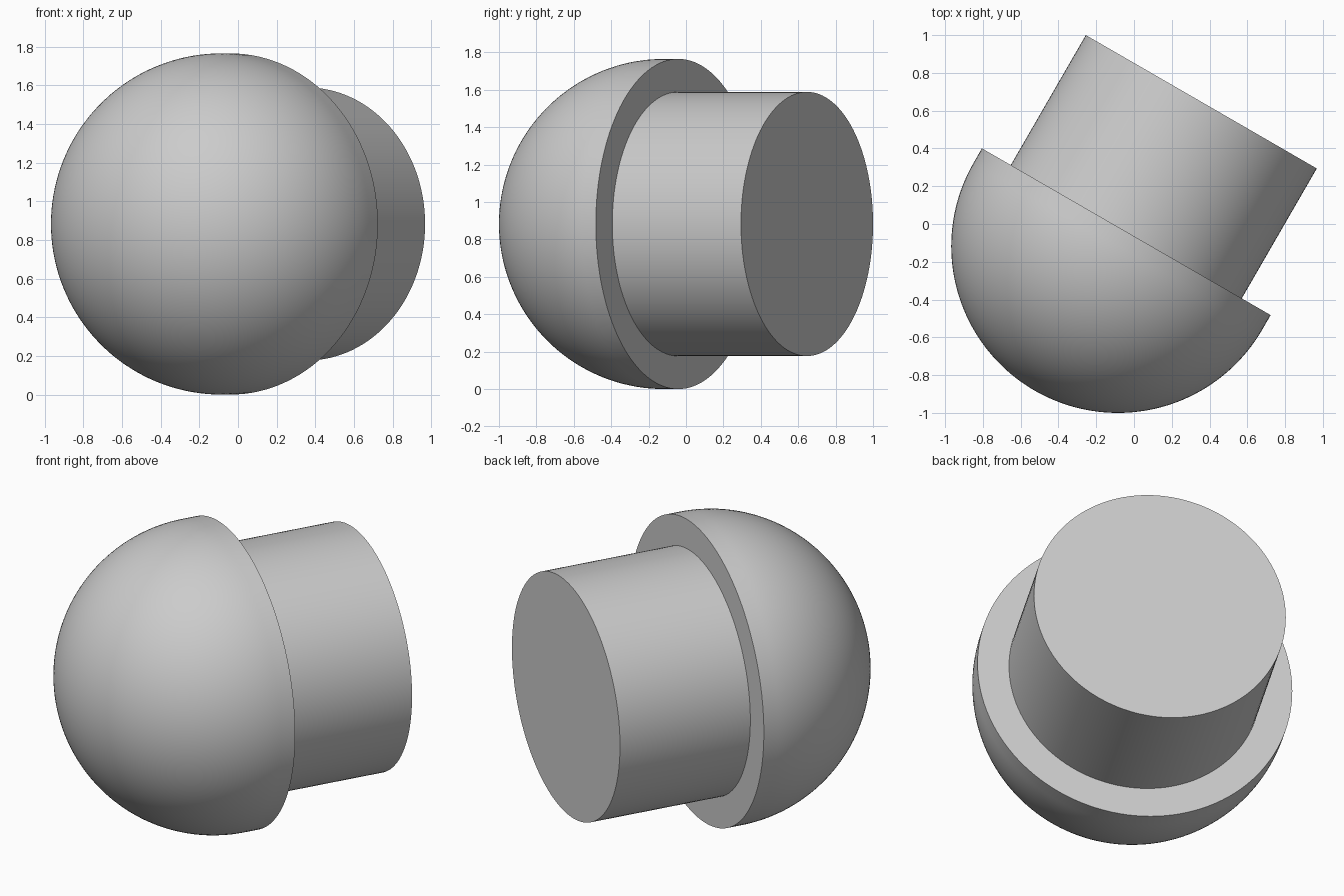
import bpy
import bmesh
from math import cos, sin, pi, radians
from mathutils import Matrix, Vector

cube = bpy.data.objects.get("Cube")
if cube:
    bpy.data.objects.remove(cube, do_unlink=True)

R = 0.8826                      # dome radius; other sizes follow from it
LIP = 0.1 * R                   # straight band behind the dome
STEM_RADIUS = 0.8 * R
STEM_END = R
SEGMENTS = 128
CENTRE = Vector((-0.085, -0.1174, R))

grey = bpy.data.materials.new("light grey")
grey.use_nodes = True
grey.diffuse_color = (0.6, 0.6, 0.6, 1)
grey.node_tree.nodes["Principled BSDF"].inputs["Base Color"].default_value = (0.6, 0.6, 0.6, 1)

# Local +z becomes the level axis pointing back and to the model's left
PLACE = (Matrix.Translation(CENTRE) @ Matrix.Rotation(radians(-30), 4, "Z")
         @ Matrix.Rotation(radians(-90), 4, "X"))


def lathe(name, profile):
    """Revolve (radius, height) points around the tilted axis."""
    bm = bmesh.new()
    verts = [bm.verts.new((r, 0, h)) for r, h in profile]
    edges = [bm.edges.new(pair) for pair in zip(verts, verts[1:])]
    bmesh.ops.spin(bm, geom=verts + edges, cent=(0, 0, 0), axis=(0, 0, 1),
                   angle=2 * pi, steps=SEGMENTS, use_duplicate=False)
    bmesh.ops.remove_doubles(bm, verts=bm.verts, dist=1e-5)
    bmesh.ops.recalc_face_normals(bm, faces=bm.faces)
    bm.transform(PLACE)
    mesh = bpy.data.meshes.new(name)
    bm.to_mesh(mesh)
    bm.free()
    mesh.materials.append(grey)
    obj = bpy.data.objects.new(name, mesh)
    bpy.context.collection.objects.link(obj)
    bpy.ops.object.select_all(action="DESELECT")
    obj.select_set(True)
    bpy.context.view_layer.objects.active = obj
    bpy.ops.object.shade_smooth_by_angle(angle=radians(30))
    return obj


# Rounded head: hemisphere, short straight band and flat back
steps = 48
dome = [(R * sin(a), -R * cos(a)) for a in (pi / 2 * i / steps for i in range(steps + 1))]
lathe("domed_head", dome + [(R, LIP), (0, LIP)])

# Cylindrical stem, rooted just inside the head
lathe("stem", [(0, 0.5 * LIP), (STEM_RADIUS, 0.5 * LIP),
               (STEM_RADIUS, STEM_END), (0, STEM_END)])
